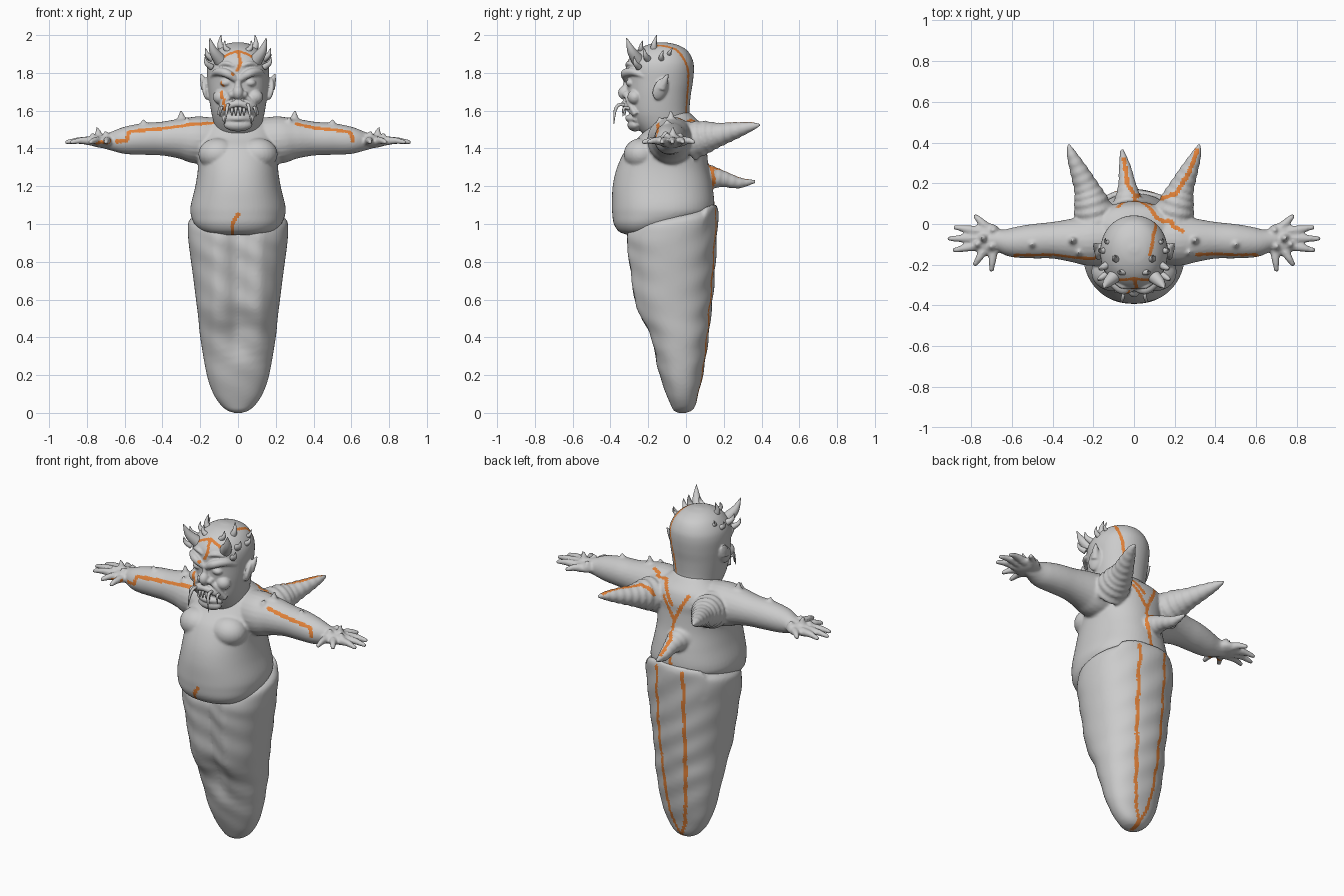
import bpy, bmesh, math
from math import sin, cos, pi, exp
from mathutils import Vector, Matrix, Euler
from mathutils.bvhtree import BVHTree
from mathutils.kdtree import KDTree

orange = bpy.data.materials.new("orange_vein")
orange.diffuse_color = (0.75, 0.22, 0.04, 1)
grey = bpy.data.materials.new("grey_skin")
grey.diffuse_color = (0.6, 0.6, 0.6, 1)


def spline(pts, n):
    """Catmull-Rom through tuples of any size."""
    p = [Vector(q) for q in pts]
    p = [p[0] * 2 - p[1]] + p + [p[-1] * 2 - p[-2]]
    out = []
    for i in range(1, len(p) - 2):
        a, b, c, d = p[i - 1:i + 3]
        for k in range(n):
            t = k / n
            out.append((b * 2 + (c - a) * t + (a * 2 - b * 5 + c * 4 - d) * t * t
                        + (b * 3 - a - c * 3 + d) * t ** 3) * 0.5)
    return out + [p[-2]]


def bridge(bm, rings):
    vs = [[bm.verts.new(c) for c in r] for r in rings]
    n = len(vs[0])
    for a, b in zip(vs, vs[1:]):
        for i in range(n):
            j = (i + 1) % n
            bm.faces.new((a[i], a[j], b[j], b[i]))
    bm.faces.new(vs[0][::-1])
    bm.faces.new(vs[-1])


def loft(bm, rows, power=2.2, shape=None, segs=64):
    """Stack of superellipses; each row is z, half width, front y, back y."""
    rings = []
    for z, w, f, b in spline(rows, 6):
        ring = []
        for i in range(segs):
            a = 2 * pi * i / segs
            c, s = cos(a), sin(a)
            x = max(w, .004) * math.copysign(abs(c) ** (2 / power), c)
            y = (f + b) / 2 + max((b - f) / 2, .004) * math.copysign(abs(s) ** (2 / power), s)
            v = Vector((x, y, z))
            ring.append(shape(v) if shape else v)
        rings.append(ring)
    bridge(bm, rings)


def tube(bm, pts, mirror=False, segs=16, n=6, ridges=0):
    """Round tapering sweep; each point is x, y, z, radius."""
    for side in ((1, -1) if mirror else (1,)):
        path = spline([(p[0] * side,) + tuple(p[1:]) for p in pts], n)
        rings, d0, q = [], None, None
        for i, p in enumerate(path):
            d = (path[min(i + 1, len(path) - 1)].xyz - path[max(i - 1, 0)].xyz).normalized()
            q = d.to_track_quat('Z', 'Y') if q is None else d0.rotation_difference(d) @ q
            d0 = d
            r = max(p[3], .001) * (1 + ridges * sin(i * 1.6))
            rings.append([p.xyz + q @ Vector((r * cos(2 * pi * k / segs), r * sin(2 * pi * k / segs), 0))
                          for k in range(segs)])
        bridge(bm, rings)


def ball(bm, c, r, rot=(0, 0, 0), mirror=False):
    for side in ((1, -1) if mirror else (1,)):
        m = (Matrix.Diagonal((side, 1, 1, 1)) @ Matrix.Translation(c)
             @ Euler(rot).to_matrix().to_4x4() @ Matrix.Diagonal((*r, 1)))
        bmesh.ops.create_uvsphere(bm, u_segments=24, v_segments=14, radius=1, matrix=m)


def finish(bm, name, voxel=0, smooth=3):
    bmesh.ops.recalc_face_normals(bm, faces=bm.faces)
    me = bpy.data.meshes.new(name)
    bm.to_mesh(me)
    bm.free()
    ob = bpy.data.objects.new(name, me)
    bpy.context.collection.objects.link(ob)
    if voxel:
        m = ob.modifiers.new("fuse", 'REMESH')
        m.mode, m.voxel_size = 'VOXEL', voxel
        m = ob.modifiers.new("soften", 'SMOOTH')
        m.factor, m.iterations = 0.5, smooth
        dg = bpy.context.evaluated_depsgraph_get()
        ob.data = bpy.data.meshes.new_from_object(ob.evaluated_get(dg))
        ob.modifiers.clear()
    for p in ob.data.polygons:
        p.use_smooth = True
    return ob


def veins(ob, paths, width):
    """Colour the faces that lie along paths snapped to the surface."""
    me = ob.data
    me.materials.clear()
    me.materials.append(grey)
    me.materials.append(orange)
    tree = BVHTree.FromPolygons([v.co for v in me.vertices], [p.vertices for p in me.polygons])
    pts = []
    for path in paths:
        for a, b in zip(path, path[1:]):
            a, b = Vector(a), Vector(b)
            n = max(2, int((b - a).length / .004))
            pts += [tree.find_nearest(a.lerp(b, k / n))[0] for k in range(n + 1)]
    kd = KDTree(len(pts))
    for i, p in enumerate(pts):
        kd.insert(p, i)
    kd.balance()
    for p in me.polygons:
        p.material_index = int(kd.find(p.center)[2] < width)


# Tapering lower wrap with a shallow front fold and raised back rim
def folds(v):
    x, y, z = v
    if y < -.02:
        mid = max(0, min(1, (z - .25) / .2))
        y += mid * (.045 * exp(-(x / .06) ** 2) - .006 * exp(-((abs(x) - .12) / .03) ** 2))
    y += .003 * sin(z * 40 + x * 25) * min(1, z * 3)
    top = max(0, (z - .8) / .25)
    return Vector((x, y, z + top * (.16 * y + (.03 if y > .1 else 0))))

bm = bmesh.new()
loft(bm, [(0, .02, -.04, .0), (.012, .055, -.065, .03), (.04, .09, -.08, .05), (.1, .13, -.105, .065),
          (.2, .165, -.14, .09), (.4, .2, -.2, .12), (.5, .21, -.25, .13), (.58, .22, -.285, .14),
          (.7, .235, -.302, .15), (.85, .255, -.32, .16), (.95, .265, -.325, .167),
          (1.02, .262, -.31, .17), (1.05, .23, -.27, .16)], shape=folds)
wrap = finish(bm, "lower_wrap", .01)
veins(wrap, [[(s * .1, .2, 1.08), (s * .1, .17, .6), (s * .07, .12, .25), (s * .04, .08, .1), (0, .03, .03),
              (0, -.02, 0)] for s in (1, -1)], .011)

# Torso with chest, arms, hands and back horns fused together
bm = bmesh.new()
loft(bm, [(.942, .12, -.31, -.14), (.96, .185, -.355, -.06), (1, .23, -.382, .04), (1.05, .25, -.39, .13),
          (1.1, .25, -.392, .15), (1.2, .226, -.388, .14), (1.3, .212, -.365, .12), (1.4, .215, -.315, .11),
          (1.46, .215, -.25, .11), (1.52, .2, -.2, .09), (1.56, .14, -.17, .05), (1.59, .1, -.15, .02)])
ball(bm, (.105, -.235, 1.37), (.105, .095, .085), mirror=True)
tube(bm, [(.1, -.07, 1.44, .12), (.22, -.08, 1.445, .125), (.3, -.08, 1.452, .108), (.4, -.08, 1.452, .09),
          (.5, -.085, 1.45, .084), (.6, -.09, 1.442, .072), (.67, -.08, 1.438, .05), (.72, -.075, 1.437, .035)],
     True, 24)
ball(bm, (.715, -.075, 1.437), (.075, .08, .034), mirror=True)
for x, y, bx, by in [(.785, .045, .72, -.02), (.885, -.015, .76, -.035), (.917, -.072, .76, -.07),
                     (.89, -.13, .76, -.105), (.785, -.205, .73, -.12), (.7, -.235, .69, -.12)]:
    tube(bm, [(bx, by, 1.437, .026), ((x + bx) / 2, (y + by) / 2, 1.442, .019), (x, y, 1.432, .011)], True, 12)
for x, y, z, h in [(.3, -.08, 1.545, .06), (.27, -.14, 1.52, .05), (.5, -.1, 1.52, .035), (.74, -.07, 1.46, .055),
                   (.7, -.11, 1.46, .035), (.77, -.1, 1.45, .035), (.69, -.03, 1.455, .03)]:
    tube(bm, [(x, y, z, .026), (x, y, z + h / 2, .016), (x * 1.01, y, z + h, .004)], True, 12)
tube(bm, [(.19, .02, 1.44, .105), (.212, .11, 1.462, .085), (.235, .18, 1.475, .062), (.27, .26, 1.495, .045),
          (.305, .34, 1.515, .026), (.322, .392, 1.525, .008)], True, 20, 8, .05)
tube(bm, [(-.03, .06, 1.25, .09), (-.03, .13, 1.247, .064), (-.035, .2, 1.237, .043), (-.045, .28, 1.218, .03),
          (-.06, .37, 1.225, .008)], False, 20, 8, .04)
body = finish(bm, "torso_and_arms", .0085)
veins(body, [
    [(-.1, -.16, 1.56), (-.2, -.17, 1.53), (-.4, -.17, 1.52), (-.58, -.17, 1.5), (-.59, -.17, 1.44), (-.75, -.16, 1.43)],
    [(.31, -.15, 1.53), (.45, -.17, 1.52), (.6, -.17, 1.5), (.61, -.17, 1.44)],
    [(-.03, -.3, .94), (-.03, -.38, 1), (0, -.4, 1.05)],
    [(0, .15, 1.1), (.02, .14, 1.25), (0, .13, 1.36), (.1, .13, 1.5), (.2, .15, 1.56), (.27, .25, 1.55), (.31, .36, 1.53)],
    [(0, .13, 1.36), (-.08, .1, 1.52)],
    [(.02, .13, 1.45), (.12, .05, 1.58), (.24, -.03, 1.57)],
    [(.01, .14, 1.3), (-.03, .2, 1.3), (-.05, .32, 1.25)]], .011)

# Head with sculpted face and ears
bm = bmesh.new()
loft(bm, [(1.45, .1, -.2, .0), (1.5, .118, -.25, .02), (1.55, .132, -.285, .02), (1.6, .143, -.303, .018),
          (1.68, .155, -.312, .025), (1.75, .162, -.315, .036), (1.82, .165, -.318, .042), (1.87, .153, -.305, .035),
          (1.92, .118, -.26, .005), (1.95, .07, -.2, -.05), (1.962, .02, -.14, -.11)], 2.1)
ball(bm, (0, -.322, 1.695), (.03, .038, .038))
ball(bm, (.032, -.312, 1.685), (.02, .025, .02), mirror=True)
tube(bm, [(0, -.32, 1.70, .022), (0, -.315, 1.75, .016), (0, -.305, 1.79, .015)])
tube(bm, [(.012, -.318, 1.765, .016), (.06, -.322, 1.797, .023), (.11, -.28, 1.805, .02), (.14, -.22, 1.78, .01)], True)
tube(bm, [(.02, -.31, 1.835, .01), (.06, -.305, 1.85, .012), (.1, -.275, 1.84, .01)], True)
ball(bm, (.065, -.293, 1.747), (.03, .025, .02), mirror=True)
ball(bm, (.088, -.27, 1.672), (.045, .04, .04), mirror=True)
tube(bm, [(.035, -.315, 1.68, .012), (.075, -.3, 1.64, .014), (.1, -.265, 1.58, .016)], True)
tube(bm, [(-.088, -.265, 1.575, .014), (-.055, -.31, 1.62, .018), (0, -.325, 1.637, .018),
          (.055, -.31, 1.62, .018), (.088, -.265, 1.575, .014)])
tube(bm, [(-.08, -.265, 1.555, .014), (0, -.305, 1.56, .017), (.08, -.265, 1.555, .014)])
ball(bm, (0, -.27, 1.525), (.075, .04, .035))
ball(bm, (.168, -.135, 1.715), (.018, .04, .062), (-.35, .2, .35), True)
tube(bm, [(.168, -.13, 1.72, .03), (.185, -.11, 1.765, .017), (.195, -.095, 1.795, .004)], True, 12)
head = finish(bm, "head", .0055)
veins(head, [
    [(.08, -.15, 1.95), (.1, -.05, 1.93), (.1, .02, 1.8), (.09, .03, 1.7), (.08, .03, 1.58)],
    [(-.1, -.28, 1.88), (0, -.27, 1.92), (.1, -.28, 1.88)],
    [(0, -.27, 1.92), (.015, -.33, 1.86), (0, -.34, 1.82), (-.02, -.35, 1.8)],
    [(-.09, -.3, 1.75), (-.085, -.33, 1.68), (-.08, -.33, 1.6)]], .009)

# Crown of horns, base to tip
bm = bmesh.new()
for bx, by, bz, x, y, z, r in [(.09, -.25, 1.86, .15, -.315, 1.985, .036), (.08, -.17, 1.915, .09, -.155, 2.0, .022),
                               (.05, -.235, 1.915, .07, -.23, 1.97, .017), (.13, -.2, 1.87, .172, -.22, 1.93, .02),
                               (.14, -.25, 1.83, .175, -.275, 1.885, .018), (.14, -.13, 1.87, .17, -.12, 1.92, .017),
                               (.12, -.09, 1.895, .14, -.07, 1.935, .013)]:
    tube(bm, [(bx, by, bz, r), ((bx + x) / 2 + .01, (by + y) / 2 - .006, (bz + z) / 2 - .005, r * .65),
              (x, y, z, .002)], True)
finish(bm, "head_horns")

# Curved tusks and small teeth
bm = bmesh.new()
tube(bm, [(.05, -.29, 1.62, .009), (.053, -.35, 1.632, .009), (.06, -.375, 1.6, .008), (.07, -.382, 1.53, .002)], True, 10)
tube(bm, [(.08, -.27, 1.6, .008), (.088, -.325, 1.615, .008), (.095, -.335, 1.57, .002)], True, 10)
for x in (.012, .032):
    tube(bm, [(x, -.315, 1.62, .009), (x, -.325, 1.6, .008), (x, -.322, 1.575, .003)], True, 10)
finish(bm, "tusks")
